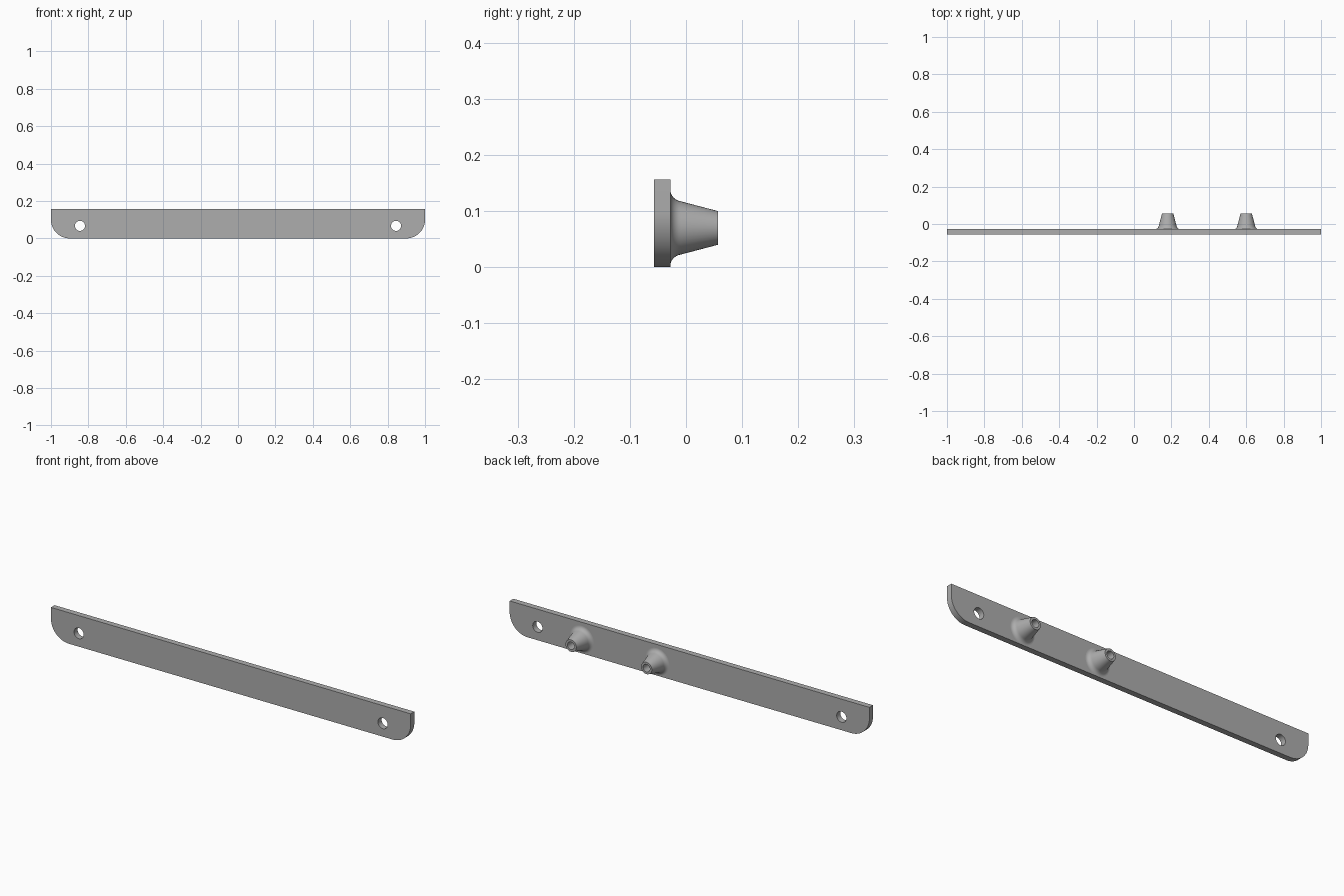
import bpy, bmesh, math

if "Cube" in bpy.data.objects:
    bpy.data.objects.remove(bpy.data.objects["Cube"])

BACK, FRONT, TIP = -0.028, -0.057, 0.057   # y of plate back, plate front, post tips
HEIGHT, CORNER = 0.156, 0.10

grey = bpy.data.materials.new("plain_grey")
grey.diffuse_color = (0.42, 0.42, 0.42, 1)
grey.use_nodes = True
grey.node_tree.nodes["Principled BSDF"].inputs["Base Color"].default_value = grey.diffuse_color


def arc(cx, cy, r, a0, a1, n):
    return [(cx + r * math.cos(math.radians(a0 + (a1 - a0) * i / n)),
             cy + r * math.sin(math.radians(a0 + (a1 - a0) * i / n))) for i in range(n + 1)]


def finish(ob):
    ob.data.materials.clear()
    ob.data.materials.append(grey)
    bm = bmesh.new()
    bm.from_mesh(ob.data)
    bmesh.ops.remove_doubles(bm, verts=bm.verts, dist=1e-5)
    bmesh.ops.recalc_face_normals(bm, faces=bm.faces)
    bm.to_mesh(ob.data)
    bm.free()
    bpy.ops.object.select_all(action='DESELECT')
    ob.select_set(True)
    bpy.context.view_layer.objects.active = ob
    bpy.ops.object.shade_smooth_by_angle(angle=math.radians(30))


# Plate: filled outline with rounded lower corners and two screw holes
outline = ([(1, HEIGHT), (-1, HEIGHT)]
           + arc(-1 + CORNER, CORNER, CORNER, 180, 270, 16)
           + arc(1 - CORNER, CORNER, CORNER, 270, 360, 16))
holes = [arc(x, 0.067, 0.027, 0, 360, 32)[:-1] for x in (-0.845, 0.845)]
curve = bpy.data.curves.new("plate", 'CURVE')
curve.dimensions = '2D'
curve.fill_mode = 'BOTH'
curve.extrude = (BACK - FRONT) / 2
for pts in [outline] + holes:
    s = curve.splines.new('POLY')
    s.points.add(len(pts) - 1)
    for p, (x, y) in zip(s.points, pts):
        p.co = (x, y, 0, 1)
    s.use_cyclic_u = True
plate = bpy.data.objects.new("plate", curve)
bpy.context.collection.objects.link(plate)
plate.rotation_euler = (math.pi / 2, 0, 0)
plate.location.y = (BACK + FRONT) / 2
bpy.context.view_layer.objects.active = plate
plate.select_set(True)
bpy.ops.object.convert(target='MESH')
finish(bpy.context.object)

# Posts: tapered, flared at the plate, with a blind hole in the tip
flare = [(0.068 - 0.021 * math.sin(math.radians(a)),
          BACK + 0.023 * (1 - math.cos(math.radians(a)))) for a in range(0, 81, 10)]
profile = flare + [(0.030, TIP), (0.019, TIP), (0.019, BACK + 0.004), (0, BACK + 0.004)]
SIDES = 40


def post(name, x):
    bm = bmesh.new()
    vs = [bm.verts.new((r, y, 0)) for r, y in profile]
    es = [bm.edges.new(p) for p in zip(vs, vs[1:])]
    bmesh.ops.spin(bm, geom=vs + es, cent=(0, 0, 0), axis=(0, 1, 0),
                   angle=2 * math.pi, steps=SIDES, use_merge=True)
    me = bpy.data.meshes.new(name)
    bm.to_mesh(me)
    bm.free()
    ob = bpy.data.objects.new(name, me)
    bpy.context.collection.objects.link(ob)
    ob.location = (x, 0, 0.07)
    finish(ob)


post("inner_post", 0.18)
post("outer_post", 0.60)
